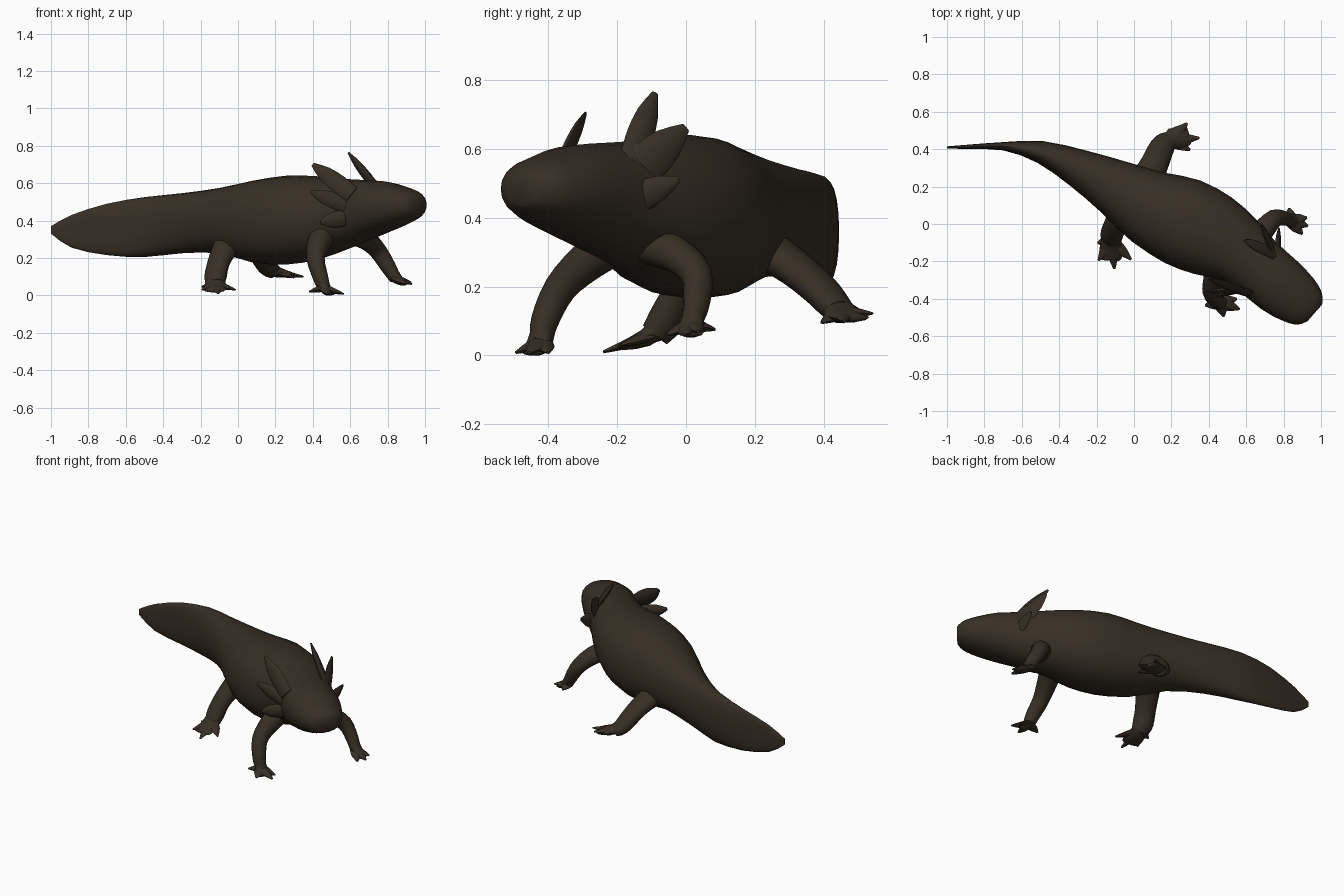
import bpy, bmesh, math
from mathutils import Vector

cube = bpy.data.objects.get("Cube")
if cube:
    bpy.data.objects.remove(cube)

skin = bpy.data.materials.new("dark_brown_skin")
skin.use_nodes = True
COLOUR = (0.038, 0.028, 0.018, 1)
skin.diffuse_color = COLOUR
bsdf = skin.node_tree.nodes["Principled BSDF"]
bsdf.inputs["Base Color"].default_value = COLOUR
bsdf.inputs["Roughness"].default_value = 0.8

UP = Vector((0, 0, 1))
HEADING = Vector((0.85, -0.52, 0))


def spline(rows, steps):
    """Smoothly subdivide rows of numbers (Catmull-Rom)."""
    rows = [Vector(r) for r in rows]
    padded = [rows[0] * 2 - rows[1]] + rows + [rows[-1] * 2 - rows[-2]]
    out = []
    for p, q, r, s in zip(padded, padded[1:], padded[2:], padded[3:]):
        for k in range(steps):
            t = k / steps
            out.append((q * 2 + (r - p) * t + (p * 2 - q * 5 + r * 4 - s) * t**2
                        + (q * 3 - p - r * 3 + s) * t**3) / 2)
    return out + [rows[-1]]


def rounded(v, power):
    return math.copysign(abs(v) ** power, v)


def loft(name, rows, ref, sides=12, steps=3, upright=False, power=1.0):
    """Skin rounded rings along rows of x, y, z, half width, half thickness."""
    rows = spline(rows, steps)
    points = [Vector(r[:3]) for r in rows]
    bm = bmesh.new()
    rings = []
    for i, (c, r) in enumerate(zip(points, rows)):
        tangent = points[min(i + 1, len(points) - 1)] - points[max(i - 1, 0)]
        if upright:
            tangent.z = 0
        side = tangent.cross(ref).normalized()
        normal = side.cross(tangent).normalized()
        ring = []
        for k in range(sides):
            a = math.tau * k / sides
            ring.append(bm.verts.new(c + side * rounded(math.cos(a), power) * max(r[3], 0.003)
                                     + normal * rounded(math.sin(a), power) * max(r[4], 0.003)))
        rings.append(ring)
    for lower, upper in zip(rings, rings[1:]):
        for k in range(sides):
            n = (k + 1) % sides
            bm.faces.new((lower[k], lower[n], upper[n], upper[k]))
    bm.faces.new(rings[0])
    bm.faces.new(rings[-1])
    bmesh.ops.recalc_face_normals(bm, faces=bm.faces)
    mesh = bpy.data.meshes.new(name)
    bm.to_mesh(mesh)
    bm.free()
    mesh.materials.append(skin)
    obj = bpy.data.objects.new(name, mesh)
    bpy.context.collection.objects.link(obj)
    bpy.ops.object.select_all(action="DESELECT")
    obj.select_set(True)
    bpy.context.view_layer.objects.active = obj
    bpy.ops.object.shade_smooth_by_angle(angle=math.radians(50))


# Body from tail tip to snout: x, y, half width, bottom, top
body = [
    (-1.00, 0.41, 0.005, 0.33, 0.37), (-0.89, 0.412, 0.012, 0.255, 0.43),
    (-0.70, 0.416, 0.022, 0.215, 0.49), (-0.50, 0.385, 0.06, 0.205, 0.525),
    (-0.30, 0.30, 0.103, 0.225, 0.546), (-0.10, 0.195, 0.153, 0.225, 0.574),
    (0.08, 0.09, 0.205, 0.175, 0.613), (0.26, 0.012, 0.24, 0.165, 0.64),
    (0.42, -0.062, 0.228, 0.19, 0.637), (0.54, -0.13, 0.193, 0.235, 0.625),
    (0.65, -0.22, 0.165, 0.28, 0.618), (0.78, -0.33, 0.16, 0.335, 0.61),
    (0.87, -0.40, 0.142, 0.372, 0.585), (0.925, -0.443, 0.118, 0.40, 0.565),
    (0.952, -0.464, 0.09, 0.42, 0.547), (0.966, -0.476, 0.06, 0.438, 0.53),
]
loft("body", [(x, y, (b + t) / 2, w, (t - b) / 2) for x, y, w, b, t in body],
     UP, sides=20, steps=2, upright=True, power=0.9)

# Each limb: joints with radius, fore-and-aft stretch, palm half width, toe tips
limbs = {
    "front_left": (
        [(0.60, -0.15, 0.335, 0.062), (0.69, -0.035, 0.295, 0.054), (0.75, 0.03, 0.235, 0.045),
         (0.805, 0.03, 0.15, 0.038), (0.84, 0.015, 0.09, 0.03)], 1.1, 0.038,
        [(0.925, 0.035, 0.07), (0.90, -0.055, 0.06), (0.83, 0.085, 0.075), (0.93, -0.01, 0.06)]),
    "front_right": (
        [(0.46, -0.20, 0.335, 0.07), (0.43, -0.29, 0.27, 0.058), (0.415, -0.365, 0.195, 0.047),
         (0.44, -0.41, 0.10, 0.04), (0.46, -0.42, 0.04, 0.033)], 1.05, 0.04,
        [(0.48, -0.495, 0.008), (0.565, -0.455, 0.008), (0.38, -0.435, 0.02), (0.55, -0.40, 0.008)]),
    "hind_right": (
        [(-0.03, 0.10, 0.32, 0.07), (-0.07, 0.04, 0.25, 0.058), (-0.105, -0.02, 0.17, 0.05),
         (-0.12, -0.06, 0.10, 0.05), (-0.12, -0.09, 0.06, 0.042)], 1.25, 0.06,
        [(-0.19, -0.195, 0.03), (-0.105, -0.24, 0.01), (-0.015, -0.19, 0.03), (-0.195, -0.10, 0.045)]),
    "hind_left": (
        [(0.07, 0.24, 0.305, 0.06), (0.11, 0.32, 0.25, 0.052), (0.14, 0.39, 0.19, 0.048),
         (0.165, 0.43, 0.145, 0.043), (0.195, 0.45, 0.125, 0.035)], 1.45, 0.058,
        [(0.285, 0.54, 0.122), (0.35, 0.46, 0.10), (0.30, 0.395, 0.095), (0.19, 0.51, 0.125)]),
}
for limb, (joints, stretch, palm, tips) in limbs.items():
    loft(limb + "_leg", [(x, y, z, r, r * stretch) for x, y, z, r in joints], HEADING)
    ankle = Vector(joints[-2][:3])
    wrist = Vector(joints[-1][:3])
    tips = [Vector(t) for t in tips]
    centre = sum(tips, Vector()) / len(tips)
    # Webbed palm spreading towards the toes
    loft(limb + "_foot",
         [(*ankle, palm * 0.7, 0.035), (*wrist.lerp(centre, 0.3), palm, 0.027),
          (*centre, palm, 0.014), (*centre.lerp(wrist, -0.15), palm * 0.7, 0.006)],
         UP, sides=10, steps=2)
    for i, tip in enumerate(tips):
        loft(f"{limb}_toe_{i + 1}",
             [(*wrist, 0.034, 0.022), (*wrist.lerp(tip, 0.5), 0.029, 0.015), (*tip, 0.006, 0.004)],
             UP, sides=8, steps=2)

# Leaf-shaped gills: root, tip, half width
gills = {
    "right_upper_gill": ((0.61, -0.37, 0.54), (0.40, -0.292, 0.70), 0.05),
    "right_middle_gill": ((0.60, -0.35, 0.475), (0.39, -0.36, 0.553), 0.044),
    "right_lower_gill": ((0.60, -0.34, 0.42), (0.44, -0.385, 0.39), 0.045),
    "left_upper_gill": ((0.75, -0.16, 0.56), (0.59, -0.09, 0.762), 0.042),
    "left_middle_gill": ((0.755, -0.18, 0.50), (0.68, 0.00, 0.662), 0.062),
    "left_lower_gill": ((0.765, -0.20, 0.43), (0.775, -0.022, 0.512), 0.045),
}
for name, (root, tip, width) in gills.items():
    root, tip = Vector(root), Vector(tip)
    outward = Vector((0.52, 0.85, 0)) if "left" in name else Vector((-0.52, -0.85, 0))
    face = (outward + HEADING).normalized()
    rows = [(*root.lerp(tip, t), width * w, 0.018 * w)
            for t, w in ((0, 0.9), (0.35, 1), (0.7, 0.8), (1, 0.22))]
    loft(name, rows, face, sides=8, steps=2)
